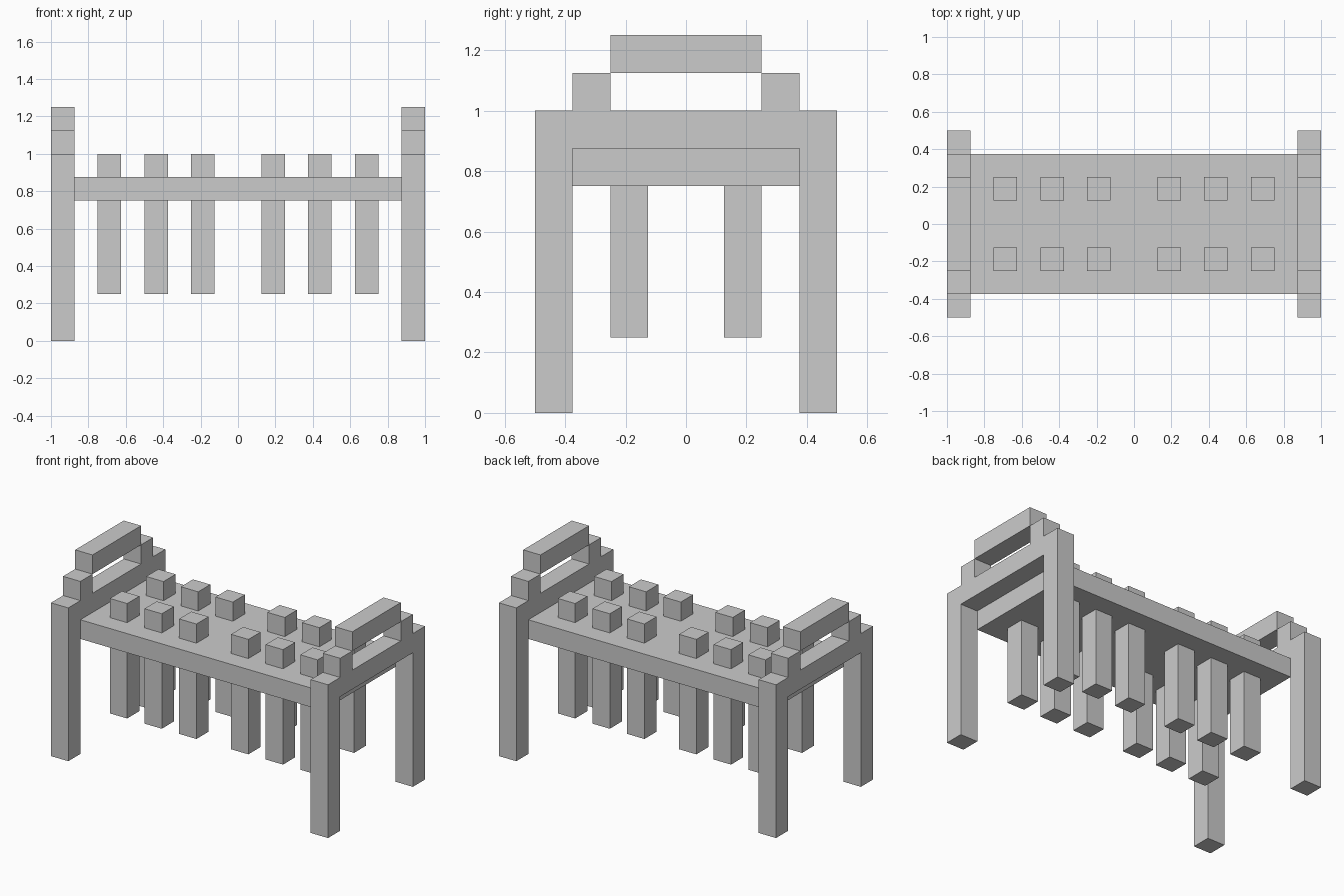
import bpy, bmesh
from mathutils import Vector

if "Cube" in bpy.data.objects:
    bpy.data.objects.remove(bpy.data.objects["Cube"])


def add_object(name, bm):
    bmesh.ops.recalc_face_normals(bm, faces=bm.faces)
    mesh = bpy.data.meshes.new(name)
    bm.to_mesh(mesh)
    bm.free()
    obj = bpy.data.objects.new(name, mesh)
    bpy.context.collection.objects.link(obj)
    return obj


def box(name, low, high):
    low, high = Vector(low), Vector(high)
    bm = bmesh.new()
    bmesh.ops.create_cube(bm, size=1)
    bmesh.ops.scale(bm, vec=high - low, verts=bm.verts)
    bmesh.ops.translate(bm, vec=(low + high) / 2, verts=bm.verts)
    return add_object(name, bm)


def extrude_x(name, profile, x0, x1):
    bm = bmesh.new()
    face = bm.faces.new([bm.verts.new((x0, y, z)) for y, z in profile])
    result = bmesh.ops.extrude_face_region(bm, geom=[face], use_keep_orig=True)
    moved = [v for v in result["geom"] if isinstance(v, bmesh.types.BMVert)]
    bmesh.ops.translate(bm, vec=(x1 - x0, 0, 0), verts=moved)
    return add_object(name, bm)


def mirror(obj, x=False, y=False):
    mod = obj.modifiers.new("mirror", "MIRROR")
    mod.use_axis = (x, y, False)
    mod.use_clip = False
    mod.use_mirror_merge = False


T = 0.125  # bar thickness

# Shelf board between the end frames
box("shelf", (-0.875, -0.375, 0.75), (0.875, 0.375, 0.875))

# End frames: two legs joined by a crossbar
arch = [(-0.5, 0), (-0.375, 0), (-0.375, 0.875), (0.375, 0.875),
        (0.375, 0), (0.5, 0), (0.5, 1), (-0.5, 1)]
mirror(extrude_x("end_frame", arch, 0.875, 1), x=True)

# Handles: corner blocks and a raised grip on each end frame
mirror(box("handle_block", (0.875, 0.25, 1), (1, 0.375, 1.125)), x=True, y=True)
mirror(box("handle_grip", (0.875, -0.25, 1.125), (1, 0.25, 1.25)), x=True)

# Pegs passing through the shelf
for i, x in enumerate((0.125, 0.375, 0.625), 1):
    mirror(box(f"peg_{i}", (x, 0.125, 0.25), (x + T, 0.25, 1)), x=True, y=True)
